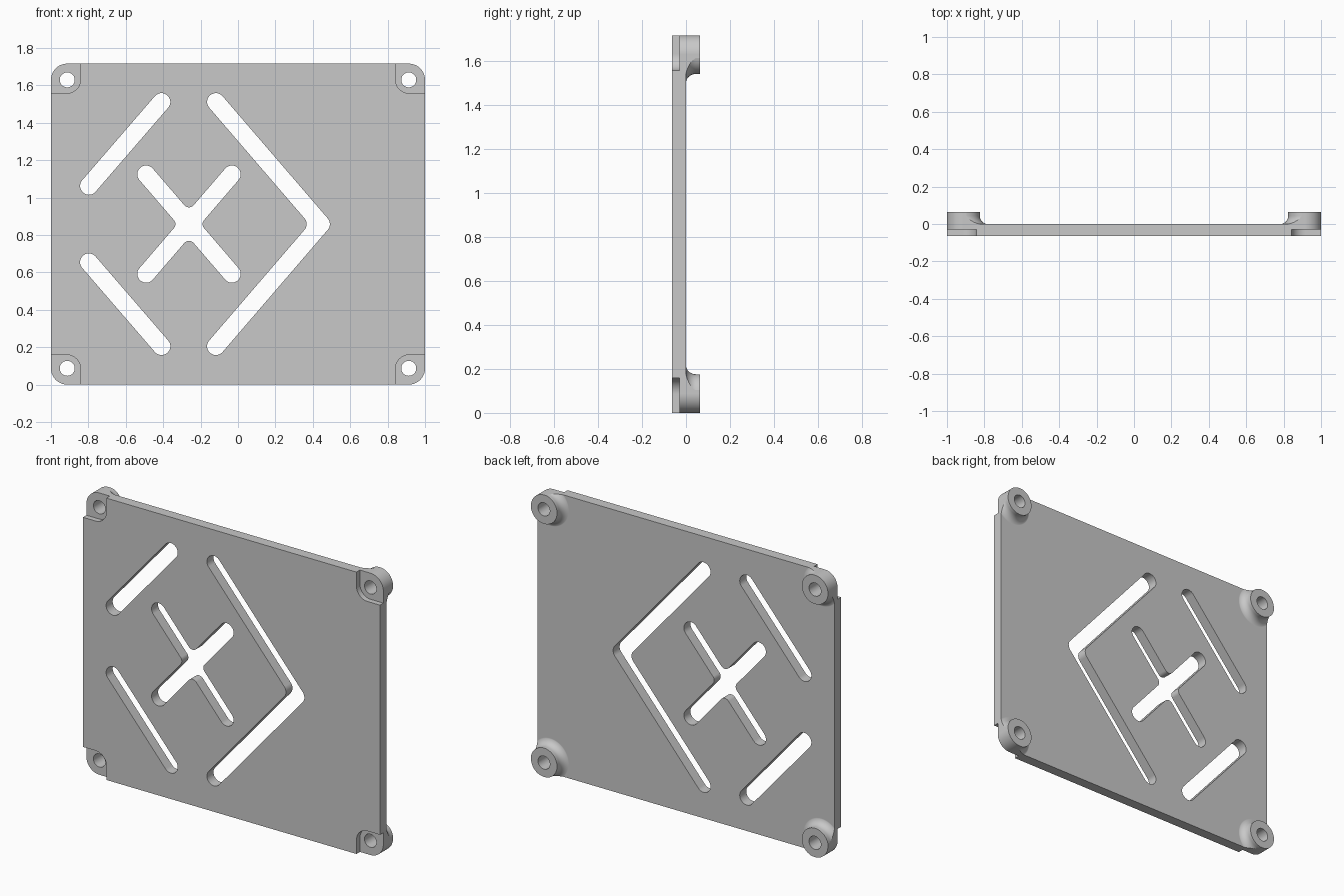
import bpy, bmesh, math
from mathutils import Vector

if "Cube" in bpy.data.objects:
    bpy.data.objects.remove(bpy.data.objects["Cube"], do_unlink=True)

HEIGHT, MID = 1.716, 0.858
FRONT, BACK, BOSS_TOP = -0.063, 0.0, 0.063
INSET = 0.087          # screw centre to plate edge, also the corner radius
W = 0.047              # half width of the slots

grey = bpy.data.materials.new("plain grey")
grey.use_nodes = True
grey.diffuse_color = (0.58, 0.58, 0.58, 1)
grey.node_tree.nodes["Principled BSDF"].inputs["Base Color"].default_value = (0.58, 0.58, 0.58, 1)


def to_object(bm, name):
    bmesh.ops.recalc_face_normals(bm, faces=bm.faces)
    mesh = bpy.data.meshes.new(name)
    bm.to_mesh(mesh)
    bm.free()
    mesh.materials.append(grey)
    obj = bpy.data.objects.new(name, mesh)
    bpy.context.collection.objects.link(obj)
    return obj


def fillet(corners, steps=12):
    """Round a closed outline given as (point, radius) pairs."""
    out = []
    for i, (p, r) in enumerate(corners):
        if r == 0:
            out.append(p)
            continue
        u = (corners[i - 1][0] - p).normalized()
        v = (corners[(i + 1) % len(corners)][0] - p).normalized()
        half = u.angle(v) / 2
        centre = p + (u + v).normalized() * r / math.sin(half)
        a = p + u * r / math.tan(half) - centre
        b = p + v * r / math.tan(half) - centre
        turn = math.pi - 2 * half
        for k in range(steps + 1):
            t = k / steps
            out.append(centre + (a * math.sin((1 - t) * turn) + b * math.sin(t * turn)) / math.sin(turn))
    return out


def prism(name, outline, y0, y1):
    bm = bmesh.new()
    rings = [[bm.verts.new((p.x, y, p.y)) for p in outline] for y in (y0, y1)]
    for ring in rings:
        bm.faces.new(ring)
    for i in range(len(outline)):
        bm.faces.new((rings[0][i - 1], rings[0][i], rings[1][i], rings[1][i - 1]))
    return to_object(bm, name)


def box(x0, x1, z0, z1, r=0):
    return [(Vector(p), r) for p in ((x0, z0), (x1, z0), (x1, z1), (x0, z1))]


def circle(c, r, n=48):
    return [c + Vector((math.cos(k * math.tau / n), math.sin(k * math.tau / n))) * r for k in range(n)]


def left(d):
    return Vector((-d.y, d.x))


def slot(points):
    """Round-ended slot of half width W along a path."""
    path = [Vector(p) for p in points]
    dirs = [(b - a).normalized() for a, b in zip(path, path[1:])]
    path[0] -= dirs[0] * W
    path[-1] += dirs[-1] * W
    one, two = [], []
    for i, p in enumerate(path):
        n1, n2 = left(dirs[max(i - 1, 0)]), left(dirs[min(i, len(dirs) - 1)])
        offset = (n1 + n2) * W / (1 + n1.dot(n2))
        one.append((p + offset, W - 0.0005))
        two.append((p - offset, W - 0.0005))
    return fillet(one + two[::-1])


def cross(centre, reach):
    """Four-armed slot with rounded inner corners."""
    c = Vector(centre)
    arms = [Vector((sx * reach[0], sz * reach[1])) for sx, sz in ((1, 1), (-1, 1), (-1, -1), (1, -1))]
    corners = []
    for i, arm in enumerate(arms):
        d, e = arm.normalized(), arms[(i + 1) % 4].normalized()
        end = c + arm + d * W
        corners += [(end - left(d) * W, W - 0.0005), (end + left(d) * W, W - 0.0005),
                    (c + (d + e) * W / abs(d.cross(e)), 0.033)]
    return fillet(corners)


def boss(name, c):
    """Screw boss with a flared foot, turned about the y direction."""
    r, f = INSET + 0.0015, 0.045
    foot = BACK - 0.001
    profile = [(r + f, -0.02)]
    for k in range(11):
        a = k / 10 * math.pi / 2
        profile.append((r + f - f * math.sin(a), foot + f - f * math.cos(a)))
    profile.append((r, BOSS_TOP))
    bm = bmesh.new()
    rings = [[bm.verts.new((p.x, y, p.y)) for p in circle(c, x, 64)] for x, y in profile]
    bm.faces.new(rings[0])
    bm.faces.new(rings[-1])
    for low, high in zip(rings, rings[1:]):
        for i in range(len(low)):
            bm.faces.new((low[i - 1], low[i], high[i], high[i - 1]))
    return to_object(bm, name)


def combine(body, tool, operation):
    tool.hide_render = True
    mod = body.modifiers.new("join", "BOOLEAN")
    mod.object, mod.operation, mod.solver = tool, operation, "EXACT"
    bpy.ops.object.select_all(action="DESELECT")
    bpy.context.view_layer.objects.active = body
    body.select_set(True)
    bpy.ops.object.modifier_apply(modifier=mod.name)
    bpy.data.objects.remove(tool, do_unlink=True)


# Oversized plate blank with the four bosses
plate = prism("mounting_plate", fillet(box(-1.2, 1.2, -0.2, HEIGHT + 0.2)), FRONT, BACK)
places = [(sx, sz, Vector((sx * (1 - INSET), MID + sz * (MID - INSET)))) for sx in (-1, 1) for sz in (-1, 1)]
for sx, sz, c in places:
    combine(plate, boss("boss", c), "UNION")

# Slots: two diagonals, a chevron and a cross
rise, tip = 0.653, 0.204
openings = [slot([(-0.409, MID + s * rise), (-0.797, MID + s * tip)]) for s in (-1, 1)]
openings.append(slot([(-0.118, MID + rise), (0.444, MID), (-0.118, MID - rise)]))
openings.append(cross((-0.262, MID), (0.229, 0.266)))
for shape in openings:
    combine(plate, prism("slot_cutter", shape, -0.2, 0.2), "DIFFERENCE")

# Screw holes and the stepped recess on the front of each corner
for sx, sz, c in places:
    xs = sorted((sx * 0.842, sx * 1.4))
    zs = sorted((MID + sz * (MID - 0.159), MID + sz * (MID + 0.4)))
    recess = fillet(box(xs[0], xs[1], zs[0], zs[1], 0.074))
    combine(plate, prism("recess_cutter", recess, -0.2, -0.03), "DIFFERENCE")
    combine(plate, prism("hole_cutter", circle(c, 0.04), -0.2, 0.2), "DIFFERENCE")

# Trim everything to the rounded outline
outline = fillet(box(-1, 1, 0, HEIGHT, INSET), 16)
combine(plate, prism("outline_trim", outline, -0.3, 0.3), "INTERSECT")

# Smooth the curved walls, keep the machined edges crisp
bpy.ops.object.select_all(action="DESELECT")
plate.select_set(True)
bpy.context.view_layer.objects.active = plate
bpy.ops.object.shade_smooth_by_angle(angle=math.radians(30))
weighted = plate.modifiers.new("even_shading", "WEIGHTED_NORMAL")
weighted.keep_sharp = True
